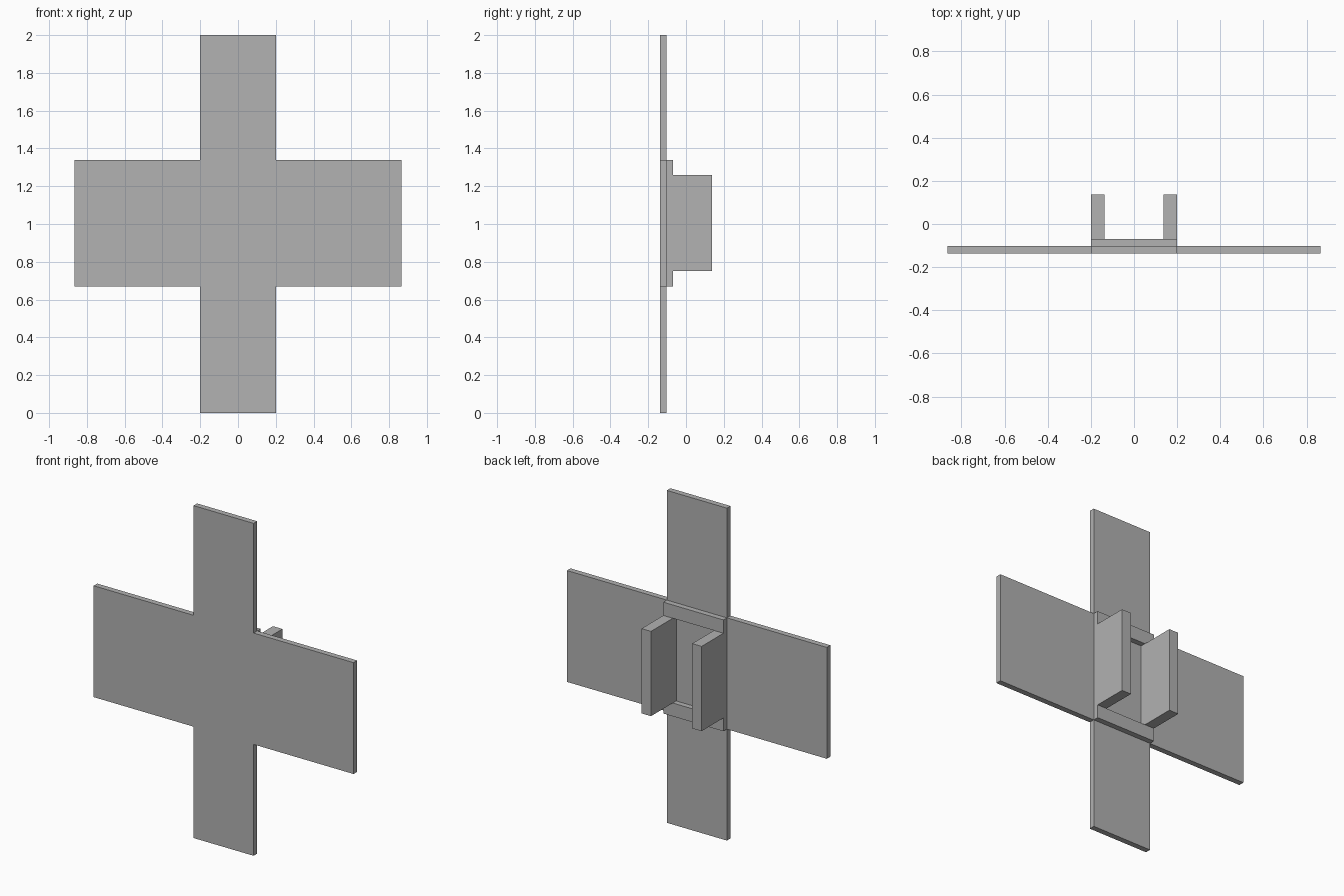
import bpy
import bmesh
from mathutils import Vector

cube = bpy.data.objects.get("Cube")
if cube:
    bpy.data.objects.remove(cube, do_unlink=True)

grey = bpy.data.materials.new("plain grey")
grey.use_nodes = True
colour = (0.445, 0.445, 0.445, 1)
grey.diffuse_color = colour
grey.node_tree.nodes["Principled BSDF"].inputs["Base Color"].default_value = colour


def extrude_profile(name, points, offset):
    """Solid made by sweeping a closed outline along an offset."""
    bm = bmesh.new()
    face = bm.faces.new([bm.verts.new(p) for p in points])
    swept = bmesh.ops.extrude_face_region(bm, geom=[face], use_keep_orig=True)
    moved = [v for v in swept["geom"] if isinstance(v, bmesh.types.BMVert)]
    bmesh.ops.translate(bm, verts=moved, vec=Vector(offset))
    bmesh.ops.recalc_face_normals(bm, faces=bm.faces)
    mesh = bpy.data.meshes.new(name)
    bm.to_mesh(mesh)
    bm.free()
    mesh.materials.append(grey)
    obj = bpy.data.objects.new(name, mesh)
    bpy.context.collection.objects.link(obj)
    return obj


# Shared dimensions
half_post, half_arm = 0.2, 0.865
arm_low, arm_high = 0.67, 1.34
cheek_low, cheek_high = 0.75, 1.26
front, plate_back, rail_back, cheek_back = -0.137, -0.103, -0.07, 0.137
half_slot = 0.137

# Cross-shaped front plate: right half outline, mirrored to the left
half = [(half_post, 0), (half_post, arm_low), (half_arm, arm_low),
        (half_arm, arm_high), (half_post, arm_high), (half_post, 2)]
outline = half + [(-x, z) for x, z in reversed(half)]
extrude_profile("cross_plate", [(x, front, z) for x, z in outline],
                (0, plate_back - front, 0))

# Rear bracket: stepped side profile swept across the post
side = [(plate_back, arm_low), (rail_back, arm_low),
        (rail_back, cheek_low), (cheek_back, cheek_low),
        (cheek_back, cheek_high), (rail_back, cheek_high),
        (rail_back, arm_high), (plate_back, arm_high)]
bracket = extrude_profile("rear_bracket", [(-half_post, y, z) for y, z in side],
                          (2 * half_post, 0, 0))

# Slot cut through the bracket leaves two cheeks and an open window
slot = [(-half_slot, front, cheek_low), (half_slot, front, cheek_low),
        (half_slot, front, cheek_high), (-half_slot, front, cheek_high)]
cutter = extrude_profile("slot_cutter", slot, (0, 0.5, 0))
cutter.hide_render = True
cut = bracket.modifiers.new("slot", "BOOLEAN")
cut.operation = "DIFFERENCE"
cut.solver = "EXACT"
cut.object = cutter
bpy.context.view_layer.objects.active = bracket
bpy.ops.object.modifier_apply(modifier=cut.name)
bpy.data.objects.remove(cutter, do_unlink=True)
